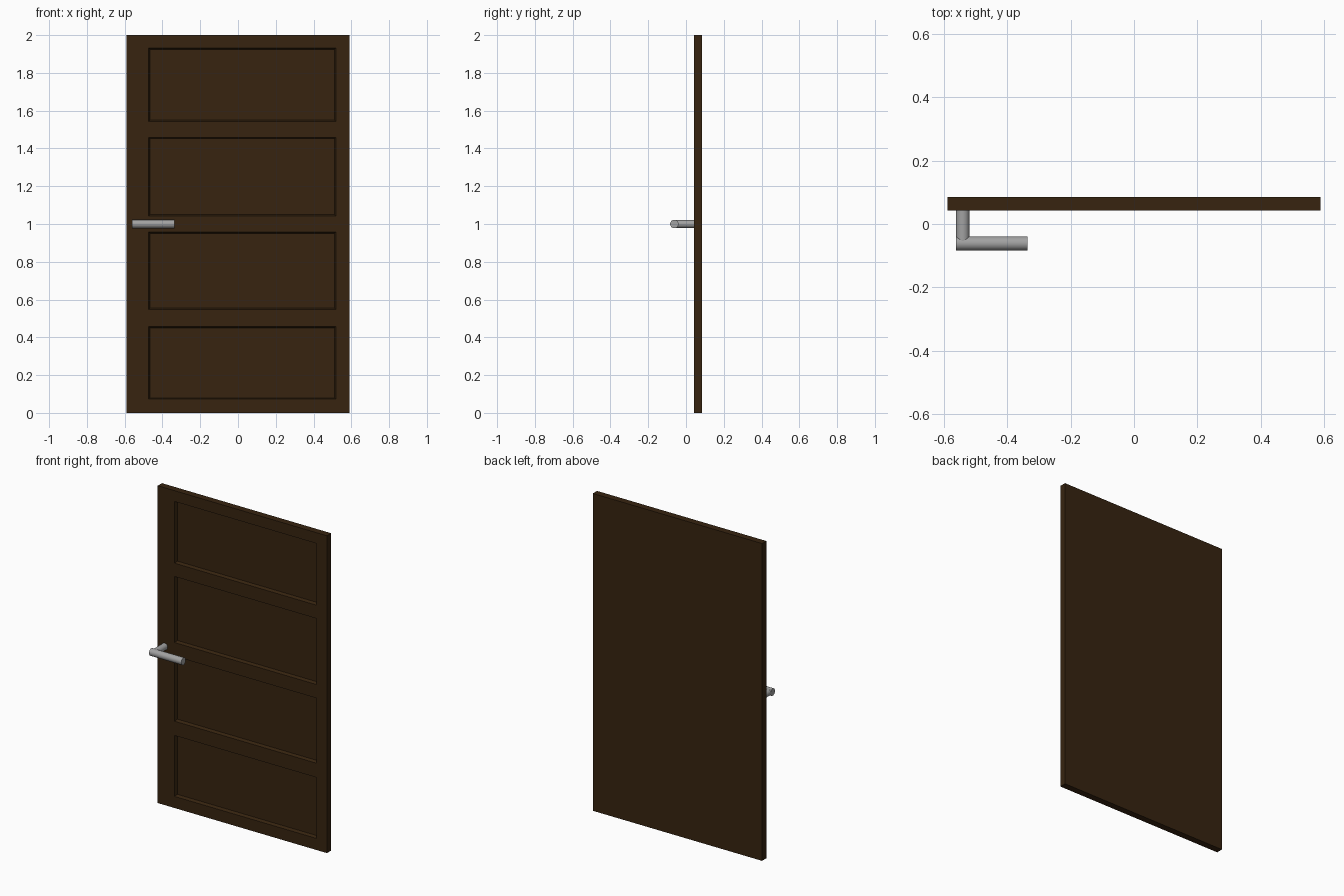
import bpy, bmesh, math
from mathutils import Vector

if "Cube" in bpy.data.objects:
    bpy.data.objects.remove(bpy.data.objects["Cube"])


def material(name, rgb):
    m = bpy.data.materials.new(name)
    m.diffuse_color = (*rgb, 1)
    m.use_nodes = True
    m.node_tree.nodes["Principled BSDF"].inputs["Base Color"].default_value = m.diffuse_color
    return m


wood = material("dark_brown_wood", (0.038, 0.0175, 0.005))
metal = material("grey_metal", (0.36, 0.36, 0.36))

# Door leaf: gridded front, recessed panels, plain back
FRONT, BACK = 0.043, 0.085
xs = [-0.59, -0.473, 0.518, 0.59]
zs = [0, 0.073, 0.457, 0.547, 0.957, 1.043, 1.459, 1.543, 1.932, 2]
bm = bmesh.new()
grid = [[bm.verts.new((x, FRONT, z)) for x in xs] for z in zs]
panels = []
for j in range(len(zs) - 1):
    for i in range(len(xs) - 1):
        f = bm.faces.new((grid[j][i], grid[j][i + 1], grid[j + 1][i + 1], grid[j + 1][i]))
        if i == 1 and j % 2 == 1:
            panels.append(f)
bm.normal_update()
rim = [e for e in bm.edges if e.is_boundary]
ext = bmesh.ops.extrude_edge_only(bm, edges=rim)["geom"]
for v in ext:
    if isinstance(v, bmesh.types.BMVert):
        v.co.y = BACK
bmesh.ops.contextual_create(bm, geom=[e for e in bm.edges if e.is_boundary])
bmesh.ops.recalc_face_normals(bm, faces=bm.faces)
# Sloped walls down to each panel
bmesh.ops.inset_individual(bm, faces=panels, thickness=0.01)
for f in panels:
    for v in f.verts:
        v.co.y = FRONT + 0.02
bm.normal_update()
mesh = bpy.data.meshes.new("door_leaf")
bm.to_mesh(mesh)
bm.free()
mesh.materials.append(wood)
bpy.context.collection.objects.link(bpy.data.objects.new("door_leaf", mesh))


# Lever handle: stem and grip
def rod(name, a, b, r):
    a, b = Vector(a), Vector(b)
    bpy.ops.mesh.primitive_cylinder_add(vertices=32, radius=r, depth=(b - a).length,
                                        location=(a + b) / 2)
    o = bpy.context.object
    o.name = name
    o.rotation_euler = (b - a).to_track_quat('Z', 'Y').to_euler()
    o.data.materials.append(metal)
    bpy.ops.object.shade_smooth_by_angle(angle=math.radians(35))


rod("handle_stem", (-0.541, FRONT, 1), (-0.541, -0.055, 1), 0.021)
rod("handle_grip", (-0.562, -0.0615, 1), (-0.337, -0.0615, 1), 0.0225)
